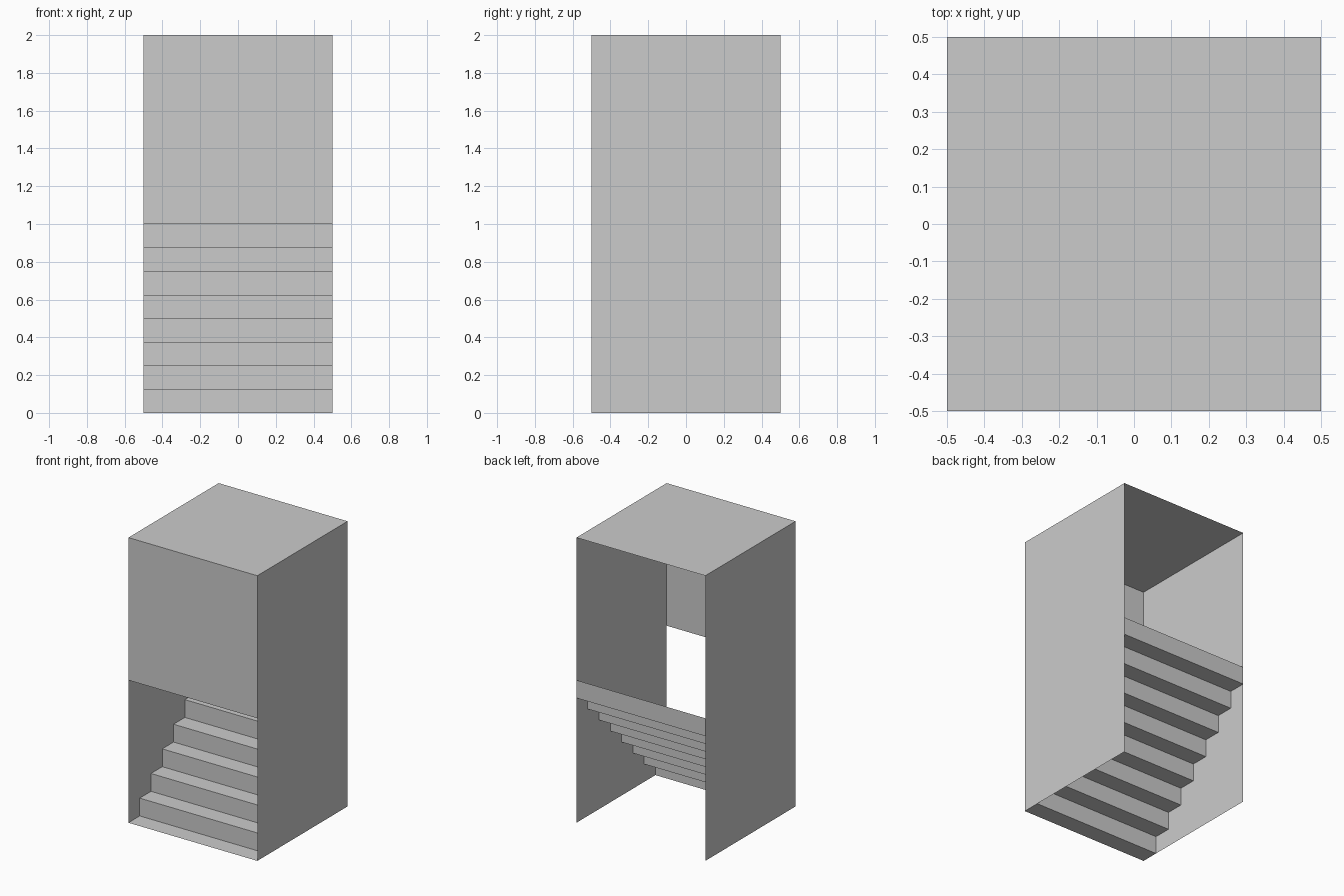
import bpy

if "Cube" in bpy.data.objects:
    bpy.data.objects.remove(bpy.data.objects["Cube"])

STEPS = 8
STEP = 1 / STEPS
W = 0.5


def sheet(name, profile, extrude):
    """Sweep an open profile along a vector into a strip of flat quads."""
    n = len(profile)
    far = [tuple(p + e for p, e in zip(pt, extrude)) for pt in profile]
    faces = [(i, i + n, i + n + 1, i + 1) for i in range(n - 1)]
    mesh = bpy.data.meshes.new(name)
    mesh.from_pydata(list(profile) + far, [], faces)
    obj = bpy.data.objects.new(name, mesh)
    bpy.context.collection.objects.link(obj)
    return obj


# Staircase: zigzag of treads and risers, open underneath
zigzag = [(-W, -W, 0)]
for i in range(STEPS):
    y = -W + (i + 1) * STEP
    zigzag += [(-W, y, i * STEP), (-W, y, (i + 1) * STEP)]
sheet("stairs", zigzag, (2 * W, 0, 0))

# Full-height side walls
sheet("left_wall", [(-W, -W, 0), (-W, W, 0)], (0, 0, 2))
sheet("right_wall", [(W, W, 0), (W, -W, 0)], (0, 0, 2))

# Front panel above the entrance, and the flat roof
sheet("front_panel", [(W, -W, 1), (-W, -W, 1)], (0, 0, 1))
sheet("roof", [(-W, -W, 2), (-W, W, 2)], (2 * W, 0, 0))
